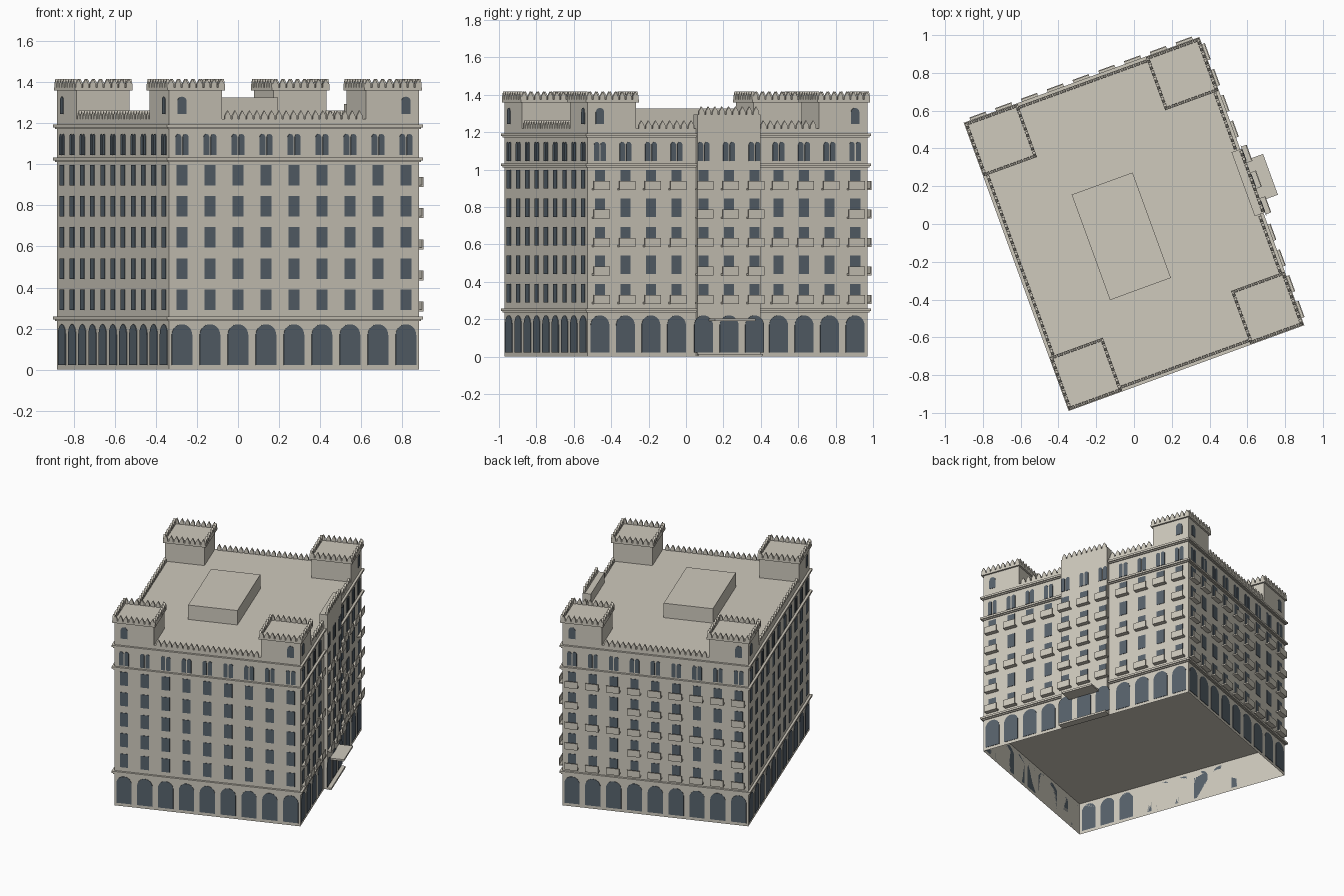
import bpy, bmesh, math
from mathutils import Matrix

cube = bpy.data.objects.get("Cube")
if cube:
    bpy.data.objects.remove(cube, do_unlink=True)

TURN = math.radians(20)        # the block stands turned on its plot
A, B = 0.648, 0.796            # half width and half depth of the walls
BAY = 0.1452                   # spacing of the window bays
FLOORS = [0.29 + 0.152 * i for i in range(5)]
ROOF = 1.22
PROJ = 0.024                   # how far the entrance bay projects


def material(name, rgb):
    m = bpy.data.materials.new(name)
    m.use_nodes = True
    m.diffuse_color = (*rgb, 1)
    m.node_tree.nodes["Principled BSDF"].inputs["Base Color"].default_value = (*rgb, 1)
    return m


STONE = material("pale_stone", (0.62, 0.585, 0.505))
GLASS = material("slate_glass", (0.095, 0.122, 0.148))


def finish(name, bm, mat):
    bmesh.ops.recalc_face_normals(bm, faces=bm.faces)
    me = bpy.data.meshes.new(name)
    bm.to_mesh(me)
    bm.free()
    me.materials.append(mat)
    ob = bpy.data.objects.new(name, me)
    ob.rotation_euler.z = TURN
    bpy.context.collection.objects.link(ob)


def box(bm, x0, x1, y0, y1, z0, z1, frame=Matrix()):
    m = (frame @ Matrix.Translation(((x0 + x1) / 2, (y0 + y1) / 2, (z0 + z1) / 2))
         @ Matrix.Diagonal((x1 - x0, y1 - y0, z1 - z0, 1)))
    return bmesh.ops.create_cube(bm, size=1, matrix=m)["verts"]


def prism(bm, frame, outline, out0, out1):
    """Extrude an upright outline of (along, up) points outwards from a wall."""
    back = [bm.verts.new(frame @ Matrix.Translation((s, -out0, z)).translation) for s, z in outline]
    front = [bm.verts.new(frame @ Matrix.Translation((s, -out1, z)).translation) for s, z in outline]
    bm.faces.new(front)
    bm.faces.new(back[::-1])
    n = len(outline)
    for i in range(n):
        j = (i + 1) % n
        bm.faces.new((back[i], back[j], front[j], front[i]))


def arch(s, w, z0, z1, steps=10):
    r = w / 2
    top = [(s + r * math.cos(math.pi * i / steps), z1 - r + r * math.sin(math.pi * i / steps))
           for i in range(steps + 1)]
    return [(s - r, z0), (s + r, z0)] + top


def rect(s, w, z0, z1):
    return [(s - w / 2, z0), (s + w / 2, z0), (s + w / 2, z1), (s - w / 2, z1)]


def wall_frame(quarter, dist):
    return Matrix.Rotation(quarter * math.pi / 2, 4, 'Z') @ Matrix.Translation((0, -dist, 0))


def merlons(bm, frame, s0, s1, z, thick=0.015):
    """A row of pointed battlement teeth just inside a wall plane."""
    n = max(1, round((s1 - s0) / 0.039))
    step = (s1 - s0) / n
    for i in range(n):
        s, w = s0 + (i + 0.5) * step, step * 0.39
        prism(bm, frame, [(s - w, z), (s + w, z), (s + w, z + 0.016),
                          (s, z + 0.042), (s - w, z + 0.016)], -thick, 0)


# Ground storey, open underneath
bm = bmesh.new()
box(bm, -A, A, -B, B, 0, 0.25)
bmesh.ops.delete(bm, geom=[f for f in bm.faces if f.calc_center_median().z < 0.01],
                 context='FACES_ONLY')
finish("ground_storey", bm, STONE)

# Upper storeys
bm = bmesh.new()
box(bm, -A, A, -B, B, 0.25, ROOF)
finish("upper_storeys", bm, STONE)

# Cornices
bm = bmesh.new()
for z, lip in ((0.245, 0.016), (1.02, 0.016), (1.18, 0.016)):
    box(bm, -A - lip, A + lip, -B - lip, B + lip, z, z + 0.014)
    box(bm, -A - lip / 2, A + lip / 2, -B - lip / 2, B + lip / 2, z - 0.008, z)
finish("cornices", bm, STONE)

# Entrance bay with its raised crown, step and canopy
bm = bmesh.new()
box(bm, A - 0.003, A + PROJ, -0.18, 0.18, 0, 1.2)
box(bm, 0.615, A + PROJ, -0.18, 0.18, 1.2, 1.295)
merlons(bm, wall_frame(1, A + PROJ), -0.175, 0.175, 1.295)
finish("entrance_bay", bm, STONE)
bm = bmesh.new()
box(bm, A + PROJ, 0.70, -0.183, 0.183, 0, 0.014)
finish("entrance_step", bm, STONE)
bm = bmesh.new()
box(bm, A + PROJ, 0.769, -0.115, 0.115, 0.19, 0.203)
finish("entrance_canopy", bm, STONE)

# Rooftop plant room
bm = bmesh.new()
box(bm, -0.257, 0.086, -0.335, 0.259, ROOF, 1.327)
finish("plant_room", bm, STONE)

# Corner turrets with a projecting band and battlements on all sides
SIZE, LIP = 0.275, 0.012
for sx, side in ((1, "left"), (-1, "right")):
    for sy, end in ((1, "back"), (-1, "front")):
        cx, cy = sx * (A - SIZE / 2), sy * (B - SIZE / 2)
        h = SIZE / 2
        bm = bmesh.new()
        box(bm, cx - h, cx + h, cy - h, cy + h, 1.2, 1.365)
        h += LIP
        box(bm, cx - h, cx + h, cy - h, cy + h, 1.36, 1.375)
        for q in range(4):
            frame = Matrix.Translation((cx, cy, 0)) @ wall_frame(q, h)
            merlons(bm, frame, -h, h, 1.375)
        finish(f"{end}_{side}_turret", bm, STONE)

# Windows, balconies and battlements, wall by wall
WALLS = (("front", 0, B, A, 4, False), ("left", 1, A, B, 5, True),
         ("back", 2, B, A, 4, True), ("right", 3, A, B, 5, False))
for name, quarter, dist, half, reach, has_balconies in WALLS:
    glass, balc, teeth = bmesh.new(), bmesh.new(), bmesh.new()
    for k in range(-reach, reach + 1):
        s = k * BAY
        entrance = name == "left" and abs(k) < 2
        frame = wall_frame(quarter, dist + (PROJ if entrance else 0))
        prism(glass, frame, arch(s, 0.106, 0.022, 0.221, 14), 0, 0.003)
        for off in (-0.0185, 0.0185):
            prism(glass, frame, arch(s + off, 0.029, 1.045, 1.148, 8), 0, 0.003)
        if abs(k) == reach:
            prism(glass, frame, arch(s, 0.047, 1.245, 1.33), 0, 0.003)
        for i, z in enumerate(FLOORS):
            prism(glass, frame, rect(s, 0.057, z, z + 0.1), 0, 0.003)
            # alternate floors carry balconies only at the ends and middle
            if has_balconies and (i % 2 == 0 or abs(k) < 2 or abs(k) == reach):
                box(balc, s - 0.0455, s + 0.0455, -0.032, 0, z - 0.008, z + 0.002, frame)
                box(balc, s - 0.0455, s + 0.0455, -0.032, -0.026, z, z + 0.041, frame)
    frame = wall_frame(quarter, dist)
    edge = half - SIZE - LIP
    spans = [(-edge, -0.185), (0.185, edge)] if name == "left" else [(-edge, edge)]
    for s0, s1 in spans:
        merlons(teeth, frame, s0, s1, ROOF)
    finish(f"{name}_windows", glass, GLASS)
    finish(f"{name}_battlements", teeth, STONE)
    if has_balconies:
        finish(f"{name}_balconies", balc, STONE)
    else:
        balc.free()
